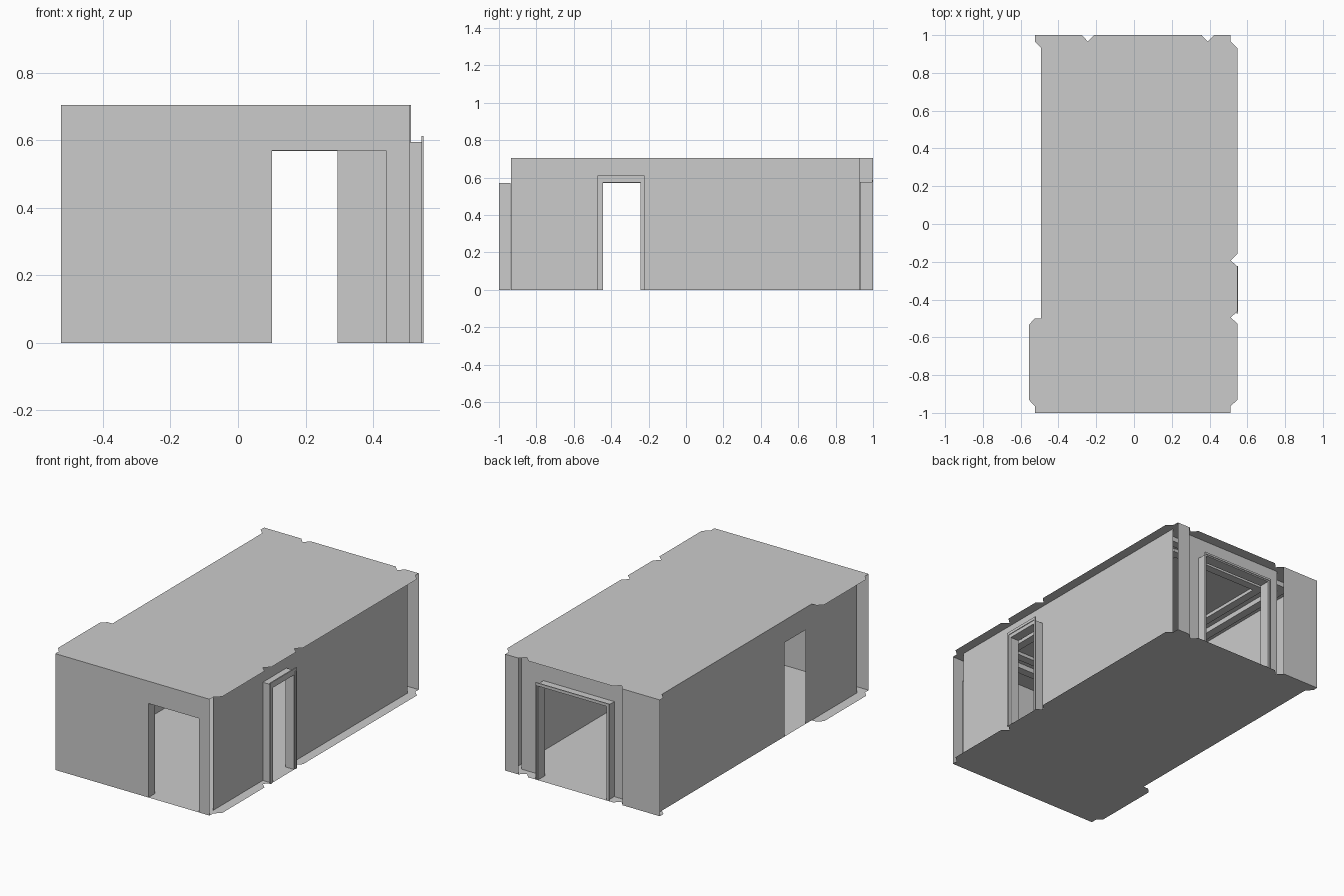
import bpy, bmesh
from mathutils import Vector

if "Cube" in bpy.data.objects:
    bpy.data.objects.remove(bpy.data.objects["Cube"])

H = 0.705          # ceiling height
DOOR_H = 0.57      # door opening height


def make(name, build):
    bm = bmesh.new()
    build(bm)
    me = bpy.data.meshes.new(name)
    bm.to_mesh(me)
    bm.free()
    ob = bpy.data.objects.new(name, me)
    bpy.context.collection.objects.link(ob)
    return ob


def face(bm, pts):
    return bm.faces.new([bm.verts.new(p) for p in pts])


def at(axis, a, d, z):
    # a runs along the wall, d is the wall's depth axis
    return Vector((a, d, z)) if axis == 'x' else Vector((d, a, z))


def wall(name, axis, a0, a1, d, door=None):
    # Thin wall sheet with an optional doorway cut up from the floor
    prof = [(a0, 0)]
    if door:
        l, r, h = door
        prof += [(l, 0), (l, h), (r, h), (r, 0)]
    prof += [(a1, 0), (a1, H), (a0, H)]
    return make(name, lambda bm: face(bm, [at(axis, a, d, z) for a, z in prof]))


def portal(name, axis, inner, outer, d0, d1):
    # Solid door surround: U-shaped profile given some depth
    (l, r, h), (ol, orr, oh) = inner, outer
    prof = [(ol, 0), (ol, oh), (orr, oh), (orr, 0), (r, 0), (r, h), (l, h), (l, 0)]

    def build(bm):
        f = face(bm, [at(axis, a, d0, z) for a, z in prof])
        ext = bmesh.ops.extrude_face_region(bm, geom=[f], use_keep_orig=True)
        vs = [g for g in ext['geom'] if isinstance(g, bmesh.types.BMVert)]
        bmesh.ops.translate(bm, vec=at(axis, 0, d1 - d0, 0), verts=vs)
        bmesh.ops.recalc_face_normals(bm, faces=bm.faces)
    return make(name, build)


def reveal(name, axis, door, d0, d1):
    # Thin doorway lining (two jambs and a soffit)
    l, r, h = door
    path = [(l, 0), (l, h), (r, h), (r, 0)]

    def build(bm):
        for (a, z), (b, w) in zip(path, path[1:]):
            face(bm, [at(axis, a, d0, z), at(axis, b, d0, w),
                      at(axis, b, d1, w), at(axis, a, d1, z)])
    return make(name, build)


# Floor and ceiling share one notched outline
outline = [
    (-0.525, -1), (0.51, -1), (0.51, -0.965), (0.547, -0.932),
    (0.547, -0.527), (0.512, -0.495), (0.547, -0.463),
    (0.547, -0.225), (0.512, -0.193), (0.547, -0.158),
    (0.547, 0.932), (0.512, 0.966), (0.512, 1),
    (0.424, 1), (0.39, 0.966), (0.358, 1),
    (-0.212, 1), (-0.244, 0.966), (-0.276, 1),
    (-0.525, 1), (-0.525, 0.966), (-0.492, 0.934),
    (-0.492, -0.5), (-0.525, -0.5), (-0.555, -0.532),
    (-0.555, -0.932), (-0.525, -0.965)]
make("floor", lambda bm: face(bm, [(x, y, 0) for x, y in outline]))
make("ceiling", lambda bm: face(bm, [(x, y, H) for x, y in outline]))

# Doorways
front_door = (0.10, 0.438, DOOR_H)
left_door = (-0.443, -0.243, DOOR_H)
right_door = (-0.443, -0.243, 0.573)
back_door = (-0.163, 0.294, 0.568)

# Outer walls
wall("front_wall", 'x', -0.525, 0.51, -1, front_door)
wall("left_wall", 'y', -0.935, 1, -0.492, left_door)
wall("right_wall", 'y', -0.935, 0.927, 0.487, right_door)
wall("back_wall_recessed", 'x', -0.28, 0.45, 0.934, back_door)
wall("back_wall_left", 'x', -0.525, -0.276, 1)
wall("back_wall_right", 'x', 0.424, 0.512, 1)

# Door linings and projecting surrounds with a thin outer trim
reveal("front_door_lining", 'x', front_door, -1, -0.937)
portal("right_door_surround", 'y', right_door, (-0.458, -0.232, 0.595), 0.487, 0.546)
portal("right_door_trim", 'y', (-0.458, -0.232, 0.595), (-0.473, -0.222, 0.612), 0.543, 0.55)
portal("back_door_surround", 'x', back_door, (-0.173, 0.302, 0.576), 0.93, 0.996)
portal("back_door_trim", 'x', (-0.173, 0.302, 0.576), (-0.183, 0.31, 0.588), 0.994, 1)


# Stepped coffer rings under the ceiling, seen through the doors
def ring(bm, inset, z):
    x, y = 0.44 - inset, 0.86 - inset
    loops = []
    for s in (0, 0.05):
        for h in (z, H):
            loops.append([bm.verts.new((a * (x - s), b * (y - s), h))
                          for a, b in ((-1, -1), (1, -1), (1, 1), (-1, 1))])
    ob, ot, ib, it = loops
    for p, q in ((ob, ot), (ob, ib), (ib, it)):
        for i in range(4):
            j = (i + 1) % 4
            bm.faces.new((p[i], p[j], q[j], q[i]))


for n, (inset, z) in enumerate([(0.0, 0.675), (0.1, 0.685)]):
    make(f"ceiling_ring_{n + 1}", lambda bm: ring(bm, inset, z))
